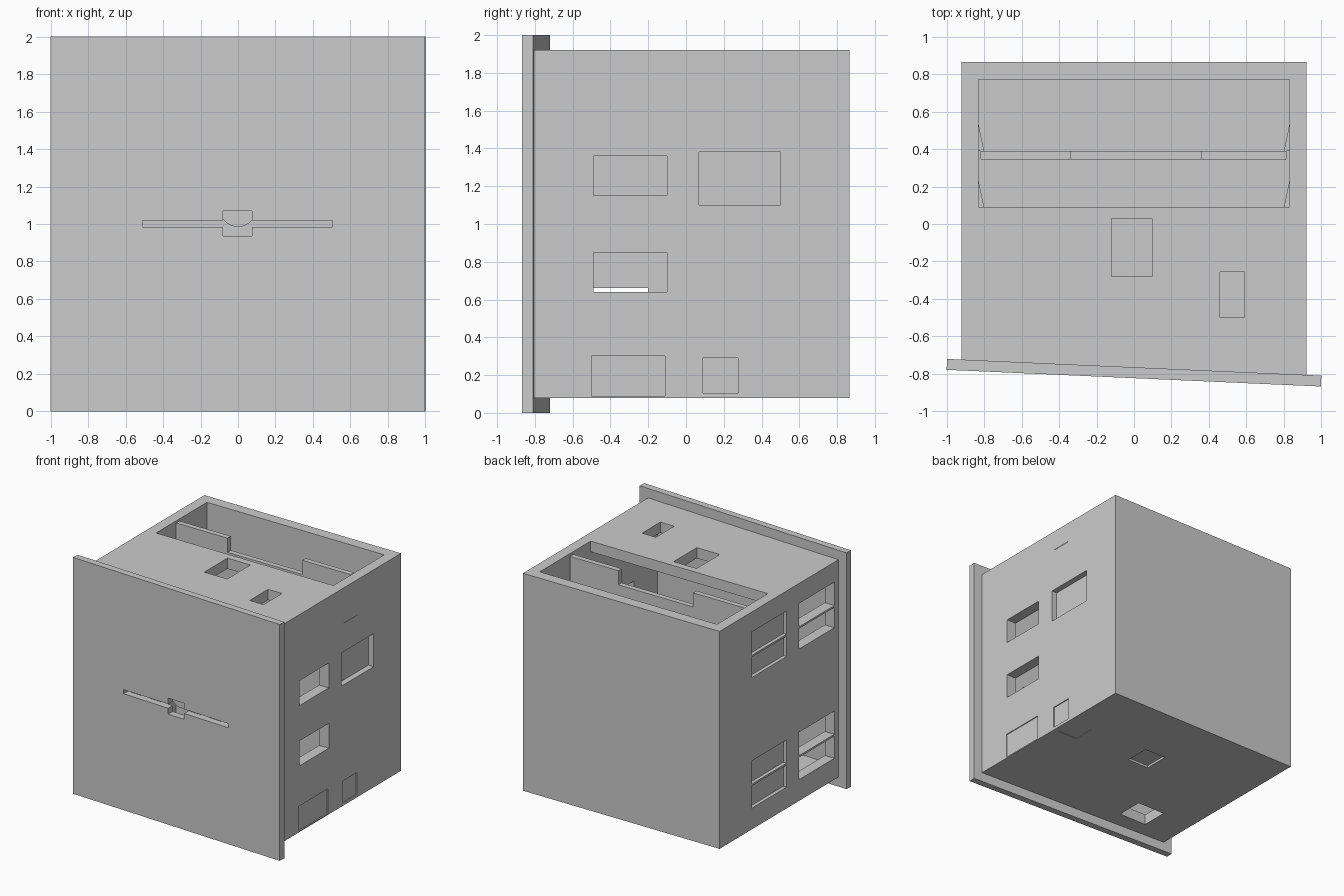
import bpy, bmesh
from mathutils import Vector

if "Cube" in bpy.data.objects:
    bpy.data.objects.remove(bpy.data.objects["Cube"])


def prism(name, profile, axis, a, b):
    """Extrude a 2D profile along axis from a to b (profile uses the other two axes in order)."""
    bm = bmesh.new()
    pts = []
    for p in profile:
        v = list(p)
        v.insert(axis, a)
        pts.append(bm.verts.new(v))
    f = bm.faces.new(pts)
    step = Vector((0, 0, 0))
    step[axis] = b - a
    r = bmesh.ops.extrude_face_region(bm, geom=[f])
    bmesh.ops.translate(bm, vec=step, verts=[g for g in r["geom"] if isinstance(g, bmesh.types.BMVert)])
    bmesh.ops.recalc_face_normals(bm, faces=bm.faces)
    me = bpy.data.meshes.new(name)
    bm.to_mesh(me)
    bm.free()
    ob = bpy.data.objects.new(name, me)
    bpy.context.collection.objects.link(ob)
    return ob


def box(name, x0, x1, y0, y1, z0, z1):
    return prism(name, [(x0, y0), (x1, y0), (x1, y1), (x0, y1)], 2, z0, z1)


def carve(ob, cutters):
    """Subtract every cutter, then bake the result and remove the helpers."""
    for c in cutters:
        c.hide_render = True
        m = ob.modifiers.new("cut", 'BOOLEAN')
        m.operation, m.solver, m.object = 'DIFFERENCE', 'EXACT', c
    dg = bpy.context.evaluated_depsgraph_get()
    me = bpy.data.meshes.new_from_object(ob.evaluated_get(dg))
    ob.modifiers.clear()
    ob.data = me
    for c in cutters:
        bpy.data.objects.remove(c)


# Hollow housing whose front edge follows the skewed front plate
housing = prism("housing", [(-.92, -.745), (.92, -.83), (.92, .865), (-.92, .865)], 2, .08, 1.92)
cuts = [prism("cavity", [(-1.1, .17), (.77, .17), (.77, 2.1), (.09, 2.1), (.09, 1.83), (-1.1, 1.83)],
              0, -.83, .83)]

# Right side windows and shallow panels: y0, y1, z0, z1, depth
for y0, y1, z0, z1, d in [(-.49, -.10, 1.15, 1.36, .15), (-.49, -.10, .64, .85, .15),
                          (.07, .50, 1.10, 1.38, .05), (-.50, -.11, .09, .30, .008),
                          (.09, .275, .105, .29, .008), (.10, .28, 1.62, 1.75, .003)]:
    cuts.append(box("right_cut", .92 - d, 1, y0, y1, z0, z1))

# Left side paired windows, blind at the back, open towards the front
for y0, y1, d in [(-.03, .44, .03), (-.67, -.20, .15)]:
    for z0, zm, z1 in [(.26, .455, .66), (1.365, 1.545, 1.75)]:
        cuts.append(box("left_cut", -1, -.92 + d, y0, y1, z0, zm - .008))
        cuts.append(box("left_cut", -1, -.92 + d, y0, y1, zm + .008, z1))

# Top openings
cuts.append(box("top_cut", -.12, .095, -.28, .03, 1.75, 2.1))
cuts.append(box("top_cut", .46, .59, -.50, -.255, 1.75, 2.1))

# Bottom openings and shallow panels
cuts.append(box("bottom_cut", -.62, -.36, -.60, -.37, 0, .25))
cuts.append(box("bottom_cut", -.05, .15, .11, .325, 0, .10))
cuts.append(box("bottom_cut", .69, .88, .10, .29, 0, .084))
carve(housing, cuts)

# Notched divider inside the housing
prism("divider", [(-.82, .17), (.815, .17), (.815, 1.91), (.36, 1.91), (.36, 1.79),
                  (-.34, 1.79), (-.34, 1.91), (-.82, 1.91)], 1, .345, .39)

# Small sloped ribs on the inner side walls
for s in (-1, 1):
    for y in (.09, .39):
        prism("wall_rib", [(s * .831, y), (s * .80, y), (s * .831, y + .15)], 2, .3, 1.7)

# Slightly turned front plate with a cross-shaped slot
plate = prism("front_plate", [(-1, -.778), (.997, -.867), (1, -.809), (-.997, -.72)], 2, 0, 2)
slot = prism("slot_cut", [(-.51, .985), (-.08, .985), (-.08, .935), (.075, .935), (.075, .985), (.505, .985),
                          (.505, 1.02), (.075, 1.02), (.075, 1.07), (-.08, 1.07), (-.08, 1.02), (-.51, 1.02)],
             1, -1, -.6)
carve(plate, [slot])

# Round catch behind the slot
bpy.ops.mesh.primitive_cylinder_add(vertices=32, radius=.098, depth=.05,
                                    location=(0, -.735, 1.083), rotation=(1.5708, 0, 0))
bpy.context.object.name = "catch_disc"
bpy.ops.object.shade_smooth_by_angle()
